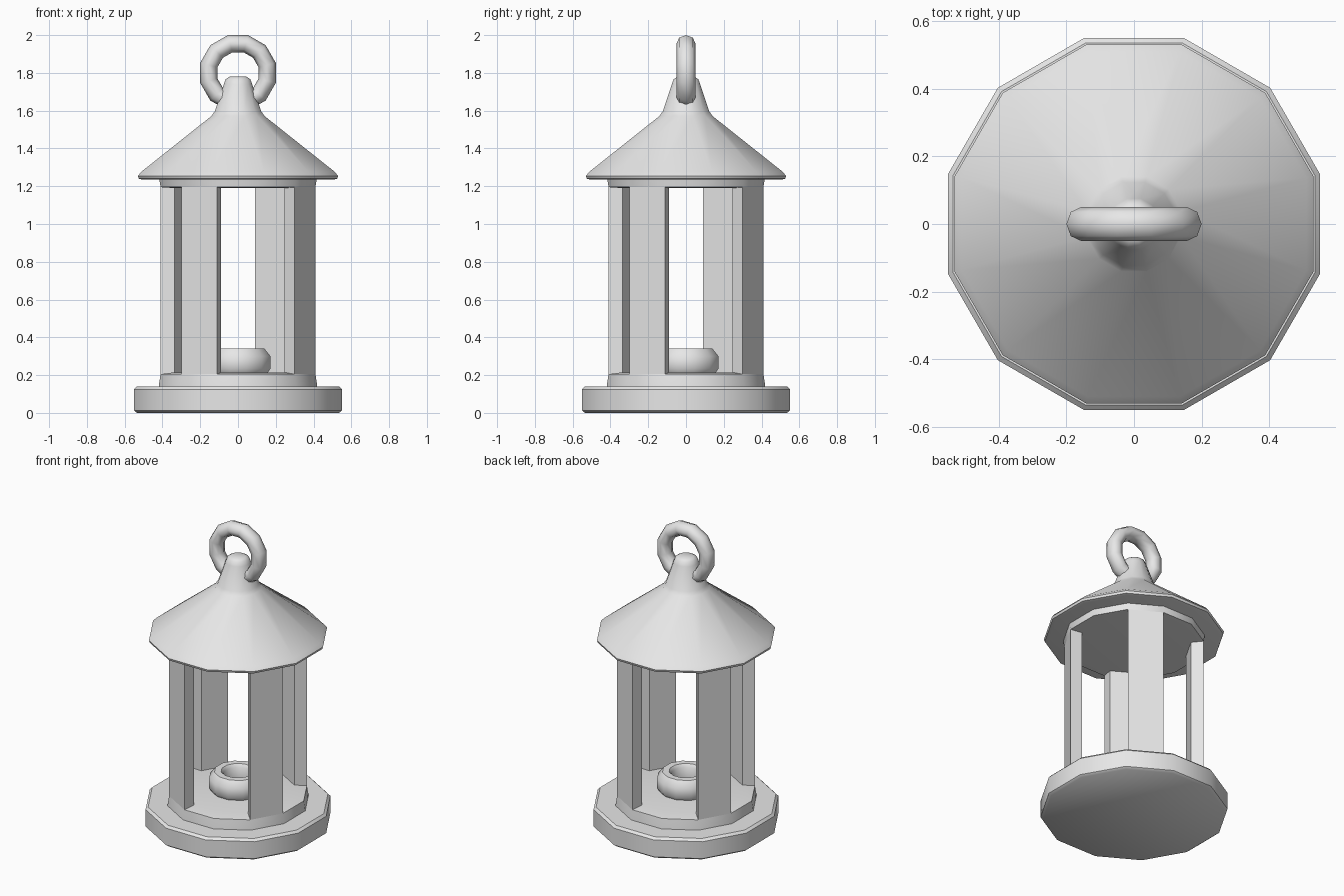
import bpy, bmesh, math

cube = bpy.data.objects.get("Cube")
if cube:
    bpy.data.objects.remove(cube)

SIDES = 12
HALF = math.pi / SIDES
FLAT = 1 / math.cos(HALF)          # apothem to corner radius

grey = bpy.data.materials.new("light grey")
grey.use_nodes = True
grey.diffuse_color = (0.8, 0.8, 0.8, 1)
grey.node_tree.nodes["Principled BSDF"].inputs["Base Color"].default_value = grey.diffuse_color


def finish(name, bm, angle=40):
    bmesh.ops.remove_doubles(bm, verts=bm.verts, dist=0.0001)
    bmesh.ops.recalc_face_normals(bm, faces=bm.faces)
    mesh = bpy.data.meshes.new(name)
    bm.to_mesh(mesh)
    bm.free()
    mesh.materials.append(grey)
    obj = bpy.data.objects.new(name, mesh)
    bpy.context.collection.objects.link(obj)
    bpy.ops.object.select_all(action='DESELECT')
    obj.select_set(True)
    bpy.context.view_layer.objects.active = obj
    bpy.ops.object.shade_smooth_by_angle(angle=math.radians(angle))
    return obj


def corner(apothem, z, angle):
    r = apothem * FLAT
    return (r * math.cos(angle), r * math.sin(angle), z)


def lathe(name, profile):
    """Twelve-sided turned solid; profile gives (apothem, height) pairs."""
    bm = bmesh.new()
    rings = [[bm.verts.new(corner(r, z, HALF * (2 * i + 1))) for i in range(SIDES)]
             for r, z in profile]
    for low, high in zip(rings, rings[1:]):
        for i in range(SIDES):
            j = (i + 1) % SIDES
            bm.faces.new((low[i], low[j], high[j], high[i]))
    bm.faces.new(rings[0])
    bm.faces.new(rings[-1])
    return finish(name, bm)


def post(name, centre):
    """One wall panel with radial sides, filling one side of the body."""
    bm = bmesh.new()
    a, b = centre - HALF, centre + HALF
    plan = ((0.41, a), (0.41, b), (0.335, b), (0.335, a))
    low, high = [[bm.verts.new(corner(r, z, t)) for r, t in plan] for z in (0.195, 1.205)]
    bm.faces.new(low)
    bm.faces.new(high)
    for i in range(4):
        j = (i + 1) % 4
        bm.faces.new((low[i], low[j], high[j], high[i]))
    return finish(name, bm, 25)


# Base slab with softened rims
lathe("base", [(0.535, 0), (0.55, 0.012), (0.55, 0.125), (0.535, 0.14)])

# Body: flared sill and floor, four wall posts, header and ceiling
lathe("sill", [(0.42, 0.135), (0.417, 0.16), (0.41, 0.205), (0.335, 0.215)])
for k in range(4):
    post(f"post_{k + 1}", math.radians(60 + 90 * k))
lathe("header", [(0.335, 1.19), (0.41, 1.195), (0.417, 1.24)])

# Conical roof rising into the neck
lathe("roof", [(0.505, 1.235), (0.525, 1.24), (0.53, 1.255), (0.51, 1.278),
               (0.14, 1.572), (0.123, 1.597), (0.075, 1.74), (0.065, 1.767), (0.045, 1.78)])

# Hollow candle holder on the floor
lathe("candle_holder", [(0.155, 0.21), (0.172, 0.235), (0.172, 0.3), (0.14, 0.34),
                        (0.1, 0.34), (0.085, 0.32), (0.085, 0.25)])

# Hanging ring standing upright through the neck
bpy.ops.mesh.primitive_torus_add(major_segments=12, minor_segments=8,
                                 major_radius=0.16, minor_radius=0.047)
ring = bpy.context.object
ring.name = "hanging_ring"
ring.data.materials.append(grey)
ring.location = (0, 0, 1.8)
ring.scale = (1, 1, 1.08)
ring.rotation_euler = (math.pi / 2, HALF, 0)
bpy.ops.object.shade_smooth_by_angle(angle=math.radians(60))
